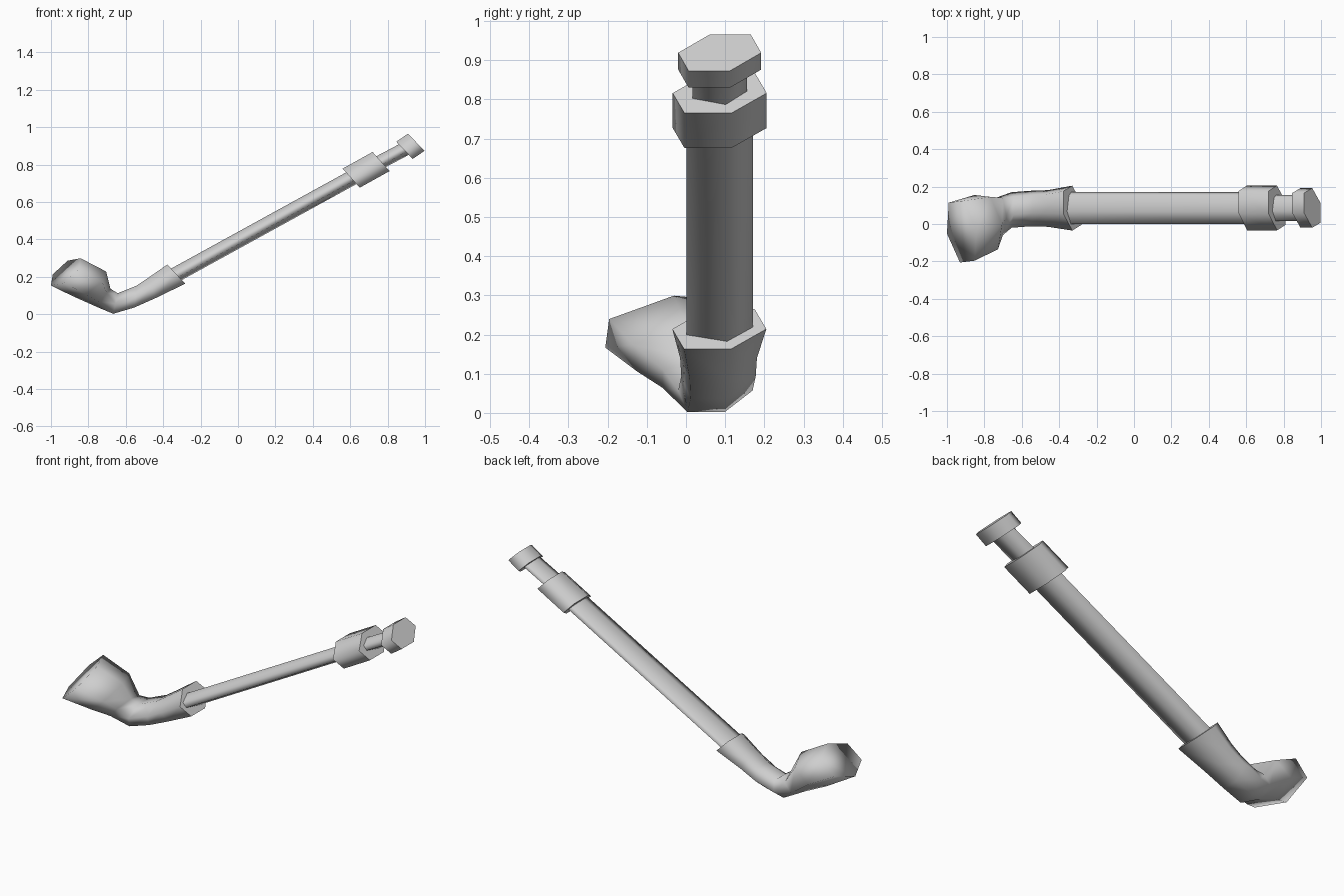
import bpy
import bmesh
from mathutils import Vector

cube = bpy.data.objects.get("Cube")
if cube:
    bpy.data.objects.remove(cube, do_unlink=True)

# Single material
grey = bpy.data.materials.new("light_grey")
grey.use_nodes = True
colour = (0.62, 0.62, 0.62, 1)
grey.diffuse_color = colour
grey.node_tree.nodes["Principled BSDF"].inputs["Base Color"].default_value = colour

# Six-sided cross-sections, as multiples of a ring's width and height vectors
TILTED = [(1, 0), (.75, 1), (-.25, 1), (-1, 0), (-.75, -1), (.25, -1)]
REGULAR = [(1, -.5), (1, .5), (0, 1), (-1, .5), (-1, -.5), (0, -1)]
TUBE = [(1, .2), (.78, .65), (-.22, 1), (-1, .3), (-1, -.45), (.22, -1)]


def ring(section, centre, width, height):
    c, u, v = Vector(centre), Vector(width), Vector(height)
    return [c + u * a + v * b for a, b in section]


def loft(name, rings, sharp_ends=(True, True)):
    """Skin rings into a closed solid, smooth along its sides."""
    bm = bmesh.new()
    rows = [[bm.verts.new(p) for p in r] for r in rings]
    for low, high in zip(rows, rows[1:]):
        for i in range(len(low)):
            j = (i + 1) % len(low)
            bm.faces.new((low[i], low[j], high[j], high[i]))
    caps = [bm.faces.new(rows[0]), bm.faces.new(rows[-1])]
    for f in bm.faces:
        f.smooth = True
    for cap, sharp in zip(caps, sharp_ends):
        for e in cap.edges:
            e.smooth = not sharp
    bmesh.ops.recalc_face_normals(bm, faces=bm.faces[:])
    mesh = bpy.data.meshes.new(name)
    bm.to_mesh(mesh)
    bm.free()
    mesh.materials.append(grey)
    obj = bpy.data.objects.new(name, mesh)
    bpy.context.collection.objects.link(obj)
    return obj


def prism(name, section, start, end, half_width, height):
    """Straight piece along the stem, between two (x, z) centres."""
    loft(name, [ring(section, (x, .086, z), (0, half_width, 0), (height[0], 0, height[1]))
                for x, z in (start, end)])


# Stem pieces
prism("long_stem", TUBE, (-.36, .196), (.63, .74), .085, (-.028, .031))
prism("collar", TILTED, (.605, .727), (.765, .816), .12, (-.0455, .051))
prism("neck", TUBE, (.74, .802), (.91, .892), .07, (-.025, .029))
prism("mouth_cap", TILTED, (.89, .876), (.953, .919), .106, (-.044, .046))

# Flared socket, elbow and bowl as one continuous skin
loft("bowl_and_socket", [
    ring(TILTED, (-.33, .085, .214), (0, .12, 0), (-.048, 0, .051)),
    ring(TILTED, (-.46, .083, .14), (0, .098, 0), (-.022, 0, .053)),
    ring(TILTED, (-.548, .083, .094), (0, .095, 0), (.005, 0, .058)),
    ring(TILTED, (-.655, .075, .057), (0, .095, 0), (.012, 0, .055)),
    ring(REGULAR, (-.72, .04, .088), (0, .1, 0), (.038, 0, .048)),
    ring(REGULAR, (-.79, .01, .16), (-.02, .14, .02), (.085, -.01, .068)),
    ring(REGULAR, (-.921, -.041, .226), (-.03, .16, .023), (.079, .01, .073)),
], sharp_ends=(True, False))
